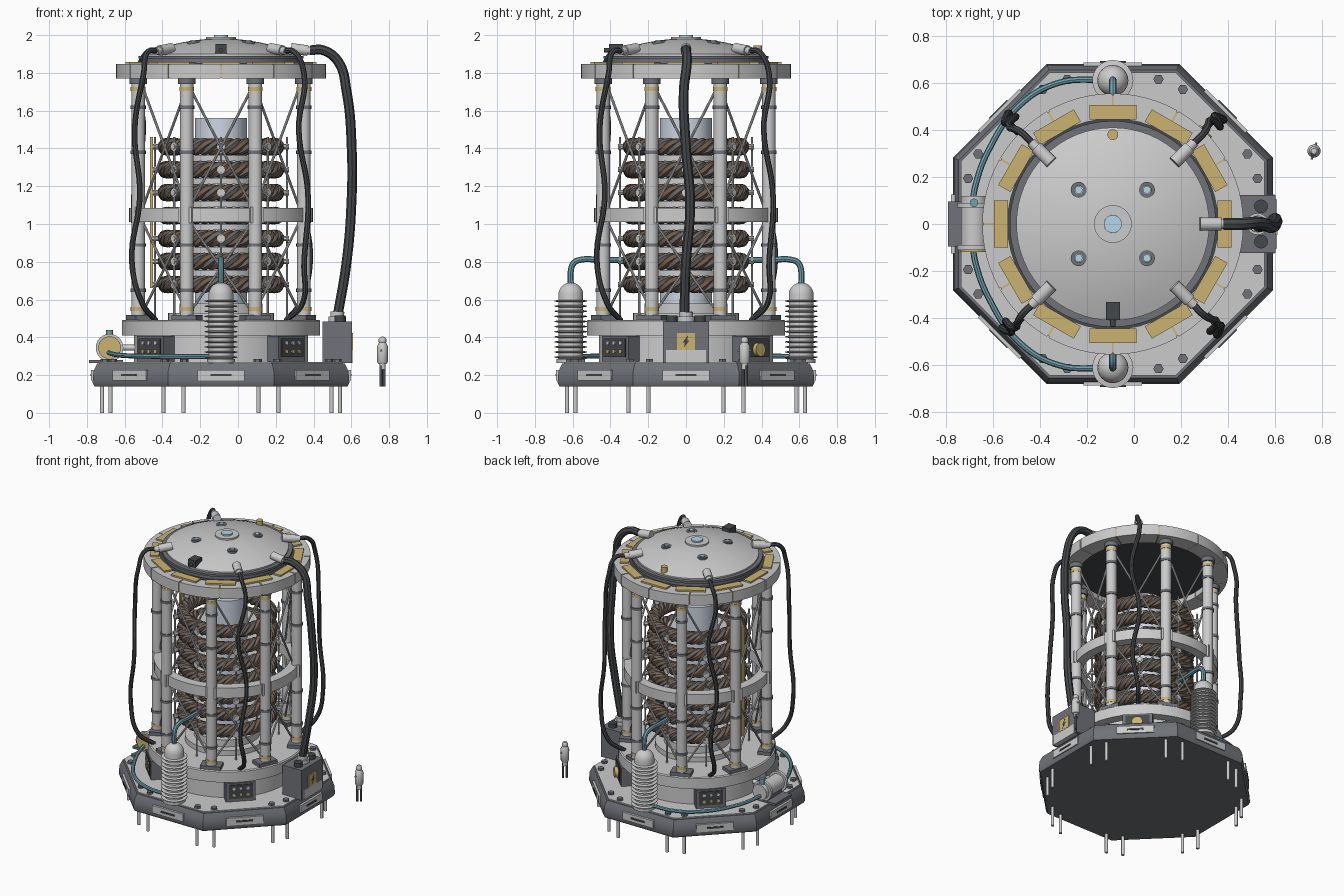
import bpy, bmesh, math
from mathutils import Vector, Matrix
from math import pi, cos, sin, radians

if "Cube" in bpy.data.objects:
    bpy.data.objects.remove(bpy.data.objects["Cube"])

CX = -0.09                      # machine axis
AX = Vector((CX, 0, 0))
Z = Vector((0, 0, 1))

def mat(name, r, g, b):
    m = bpy.data.materials.new(name)
    m.diffuse_color = (r, g, b, 1)
    m.use_nodes = True
    m.node_tree.nodes["Principled BSDF"].inputs["Base Color"].default_value = m.diffuse_color
    return m

YEL = mat("ochre", .60, .45, .16)
TEAL = mat("teal", .16, .36, .43)
DARK = mat("dark_grey", .06, .065, .07)
IRON = mat("iron", .16, .17, .19)
BRN = mat("copper_brown", .17, .11, .07)
ROPE = mat("rope_grey", .14, .13, .125)
PALE = mat("pale_glass", .62, .68, .78)
BLUE = mat("lamp_blue", .45, .68, .82)
LITE = mat("light_grey", .6, .6, .6)

def P(R, deg, z):
    return Vector((CX + R * cos(radians(deg)), R * sin(radians(deg)), z))

def lathe(bm, prof, o=AX, n=32, closed=False, axis=Z, a0=0, arc=360):
    q = Z.rotation_difference(Vector(axis))
    full = arc == 360
    m = n if full else n + 1
    rings = []
    for i in range(m):
        a = radians(a0 + arc * i / n)
        rings.append([bm.verts.new(Vector(o) + q @ Vector((r * cos(a), r * sin(a), z))) for r, z in prof])
    for i in range(n):
        A, B = rings[i], rings[(i + 1) % m]
        for j in range(len(prof) - (not closed)):
            k = (j + 1) % len(prof)
            bm.faces.new((A[j], B[j], B[k], A[k]))
    if not full:
        bm.faces.new(rings[0])
        bm.faces.new(rings[-1])

def ring(bm, r0, r1, z0, z1, **k):
    lathe(bm, [(r0, z0), (r1, z0), (r1, z1), (r0, z1)], closed=True, **k)

def cyl(bm, a, b, r, n=12):
    a, b = Vector(a), Vector(b)
    h = (b - a).length
    lathe(bm, [(0, 0), (r, 0), (r, h), (0, h)], a, n, axis=(b - a).normalized())

def box(bm, size, loc, deg=0, tilt=0):
    M = Matrix.Translation(loc) @ Matrix.Rotation(radians(deg), 4, 'Z') @ Matrix.Rotation(tilt, 4, 'Y')
    bmesh.ops.create_cube(bm, size=1, matrix=M @ Matrix.Diagonal((*size, 1)))

def tube(bm, pts, r, poly=False, res=2):
    cu = bpy.data.curves.new("path", 'CURVE')
    cu.dimensions, cu.bevel_depth, cu.bevel_resolution = '3D', r, res
    cu.use_fill_caps, cu.resolution_u = not poly, 8
    s = cu.splines.new('POLY' if poly else 'BEZIER')
    pp = s.points if poly else s.bezier_points
    pp.add(len(pts) - 1)
    for p, c in zip(pp, pts):
        if poly:
            p.co = (*c, 1)
        else:
            p.co = c
            p.handle_left_type = p.handle_right_type = 'AUTO'
    s.use_cyclic_u = poly
    ob = bpy.data.objects.new("path", cu)
    bpy.context.collection.objects.link(ob)
    dg = bpy.context.evaluated_depsgraph_get()
    me = bpy.data.meshes.new_from_object(ob.evaluated_get(dg))
    bm.from_mesh(me)
    bpy.data.objects.remove(ob)
    bpy.data.curves.remove(cu)
    bpy.data.meshes.remove(me)

def part(name, build, m=None):
    bm = bmesh.new()
    build(bm)
    bmesh.ops.remove_doubles(bm, verts=bm.verts, dist=1e-5)
    bmesh.ops.recalc_face_normals(bm, faces=bm.faces)
    me = bpy.data.meshes.new(name)
    bm.to_mesh(me)
    bm.free()
    me.materials.clear()
    if m:
        me.materials.append(m)
    for p in me.polygons:
        p.use_smooth = True
    me.set_sharp_from_angle(angle=radians(35))
    ob = bpy.data.objects.new(name, me)
    bpy.context.collection.objects.link(ob)
    return ob

def each(f, items):
    return lambda bm: [f(bm, i) for i in items]

K = 1 / cos(pi / 8)
D8 = [22.5 + 45 * i for i in range(8)]
F8 = [45 * i for i in range(8)]
DIAG = [45, 135, 225, 315]

# octagonal base with pins, side panels and bolts
part("base", lambda b: lathe(b, [(0, .14), (.67 * K, .14), (.68 * K, .16), (.675 * K, .22), (.655 * K, .262), (0, .262)], n=8, a0=22.5), IRON)
part("base_deck", lambda b: lathe(b, [(0, .255), (.645 * K, .255), (.645 * K, .27), (0, .27)], n=8, a0=22.5))
PAIRS = [a + d for a in D8 for d in (-5, 5)]
part("base_pins", each(lambda b, a: cyl(b, P(.66, a, 0), P(.66, a, .15), .011), PAIRS), LITE)
part("deck_bolts", each(lambda b, a: cyl(b, P(.645, a, .265), P(.645, a, .285), .022, 6), PAIRS), IRON)
part("side_panels", each(lambda b, a: box(b, (.02, .25, .055), P(.677, a, .2), a), F8))
part("panel_handles", each(lambda b, a: box(b, (.012, .11, .012), P(.686, a, .2), a), F8), DARK)

# drum and lower ring
part("drum", lambda b: lathe(b, [(0, .26), (.46, .26), (.46, .42), (0, .42)], n=48))
part("lower_ring", lambda b: lathe(b, [(0, .41), (.525, .41), (.525, .487), (.517, .493), (0, .493)], n=64))
def pedestal(b):
    ring(b, .1, .28, .48, .53, n=48)
    ring(b, .1, .22, .48, .58, n=48)
part("core_pedestal", pedestal)

# columns, collars, feet and bracing
part("columns", each(lambda b, a: cyl(b, P(.475, a, .49), P(.475, a, 1.79), .036, 16), D8))
def collars(b, a):
    for z in (.64, .88, 1.37, 1.61):
        cyl(b, P(.475, a, z), P(.475, a, z + .018), .041, 16)
    cyl(b, P(.475, a, 1.74), P(.475, a, 1.78), .046, 16)
part("column_collars", each(collars, D8), IRON)
def bands(b, a):
    for z in (.54, 1.705):
        cyl(b, P(.475, a, z), P(.475, a, z + .02), .039, 16)
part("column_bands", each(bands, D8), YEL)
part("column_feet", each(lambda b, a: box(b, (.09, .14, .028), P(.47, a, .504), a), D8), IRON)
part("middle_ring", lambda b: ring(b, .42, .487, 1.01, 1.085, n=64))
part("ring_clamps", each(lambda b, a: box(b, (.035, .075, .085), P(.484, a, 1.048), a), D8))
def brace(b, a):
    for z0, z1 in ((.52, 1.02), (1.07, 1.74)):
        for s in (0, 45):
            cyl(b, P(.455, a + s, z0), P(.455, a + 45 - s, z1), .007, 8)
part("cross_bracing", each(brace, D8), LITE)

# core tube and rope-wound coils
LEV = [.68 + .1215 * i for i in range(7)]
part("core_tube", lambda b: lathe(b, [(0, .49), (.138, .49), (.138, 1.56), (0, 1.56)], n=40), PALE)
part("core_spacers", each(lambda b, z: ring(b, .13, .2, z + .045, z + .075, n=40), LEV[:-1]), LITE)
def strands(ph):
    def f(b):
        for k in ph:
            pts = []
            for i in range(160):
                t = 2 * pi * i / 160
                u = 10 * t + k * pi / 2
                R = .29 + .026 * cos(u)
                pts.append((R * cos(t), R * sin(t), .026 * sin(u)))
            tube(b, pts, .021, True, 1)
    return f
for nm, ph, m in (("coil_copper", (0, 2), BRN), ("coil_rope", (1, 3), ROPE)):
    src = part(nm, strands(ph), m)
    for i, z in enumerate(LEV):
        o = src if i == 0 else bpy.data.objects.new(f"{nm}_{i + 1}", src.data)
        if i:
            bpy.context.collection.objects.link(o)
        o.location = (CX, 0, z)
def pegs(b, a):
    for z in LEV:
        cyl(b, P(.3, a, z), P(.36, a, z), .014, 10)
        cyl(b, P(.345, a, z), P(.355, a, z), .024, 10)
part("coil_pegs", each(pegs, F8), LITE)
part("coil_posts", each(lambda b, a: cyl(b, P(.35, a, .49), P(.35, a, 1.46), .006, 8), F8))
part("bus_bar", lambda b: box(b, (.014, .04, .8), P(.368, 180, 1.06)), YEL)

# top ring made of twelve segments
part("top_ring", lambda b: [ring(b, .44, .555, 1.77, 1.847, n=6, a0=30 * i + .4, arc=29.2) for i in range(12)])
part("top_ring_core", lambda b: ring(b, .45, .549, 1.776, 1.842, n=64), YEL)
part("ring_plates", each(lambda b, i: box(b, (.06, .2, .02), P(.475, 30 * i, 1.848), 30 * i), range(12)), YEL)

# domed lid, hub and lamps
def lid_z(r):
    return 1.9 + .082 * (1 - (r / .41) ** 2)
part("lid_underside", lambda b: lathe(b, [(0, 1.81), (.45, 1.81), (.45, 1.85), (0, 1.85)], n=48), DARK)
part("lid_flange", lambda b: lathe(b, [(0, 1.84), (.425, 1.84), (.425, 1.875), (.438, 1.875), (.438, 1.89), (0, 1.89)], n=64), IRON)
part("lid_dome", lambda b: lathe(b, [(0, 1.88), (.41, 1.88)] + [(.41 * (8 - i) / 8, lid_z(.41 * (8 - i) / 8)) for i in range(9)], n=64))
part("lid_hub", lambda b: ring(b, .038, .08, 1.96, 1.99, n=32), LITE)
part("hub_lens", lambda b: cyl(b, (CX, 0, 1.96), (CX, 0, 2), .038, 24), BLUE)
part("lamp_sockets", each(lambda b, a: ring(b, .018, .034, lid_z(.205) - .02, lid_z(.205) + .006, o=P(.205, a, 0), n=20), DIAG), IRON)
part("lid_lamps", each(lambda b, a: cyl(b, P(.205, a, 1.95), P(.205, a, lid_z(.205) + .012), .016), DIAG), BLUE)
part("lid_knob", lambda b: cyl(b, P(.38, 90, 1.89), P(.38, 90, 1.945), .023, 16), YEL)
def sensor(b):
    box(b, (.06, .075, .055), P(.37, 270, 1.925))
    cyl(b, P(.4, 270, 1.92), P(.435, 270, 1.92), .012)
part("lid_sensor", sensor, DARK)

# cables with plugs
PLUG = DIAG + [0]
def plug(b, a):
    cyl(b, P(.37, a, 1.93), P(.46, a, 1.918), .028, 16)
    cyl(b, P(.45, a, 1.919), P(.49, a, 1.915), .021, 16)
part("cable_plugs", each(plug, PLUG), LITE)
part("side_cables", each(lambda b, a: tube(b, [P(.47, a, 1.917), P(.55, a, 1.91), P(.60, a + 2, 1.8), P(.615, a - 3, 1.5), P(.63, a + 2, 1.15), P(.645, a - 2, .8), P(.60, a + 1, .58), P(.49, a, .49)], .015), DIAG), DARK)
part("main_cable", lambda b: tube(b, [(.38, 0, 1.92), (.45, 0, 1.92), (.53, .005, 1.86), (.575, -.012, 1.7), (.602, .0, 1.4), (.6, .022, 1.1), (.575, 0, .8), (.525, -.01, .5)], .026), DARK)

# control boxes around the drum
part("control_boxes", each(lambda b, a: box(b, (.14, .2, .135), P(.46, a, .34), a), DIAG), IRON)
part("control_faces", each(lambda b, a: box(b, (.012, .16, .1), P(.53, a, .345), a), DIAG), DARK)
def dots(zs):
    def f(b, a):
        for t in (-5, 0, 5):
            for z in zs:
                cyl(b, P(.53, a + t, z), P(.545, a + t, z), .011)
    return f
part("control_buttons", each(dots([.325]), DIAG[1:]), YEL)
part("control_switches", each(dots([.37]), DIAG[1:]), LITE)
part("gauge", lambda b: cyl(b, P(.53, 45, .335), P(.56, 45, .335), .036, 20), YEL)

# power box on the right
part("power_box", lambda b: box(b, (.155, .245, .22), (.525, 0, .375)), IRON)
part("power_box_step", lambda b: box(b, (.03, .21, .07), (.592, 0, .298)))
part("power_terminals", lambda b: [cyl(b, (.54, y, .48), (.54, y, .515), .029, 16) for y in (-.075, .075)], DARK)
part("cable_socket", lambda b: (cyl(b, (.525, 0, .48), (.525, 0, .51), .046, 20), cyl(b, (.525, 0, .5), (.527, 0, .535), .036, 20)), LITE)
part("warning_plate", lambda b: box(b, (.01, .095, .09), (.604, 0, .378)), YEL)
def bolt(b):
    for tri in (((.012, .413), (-.018, .373), (.004, .373)), ((-.004, .383), (.018, .383), (-.012, .345))):
        f = b.faces.new([b.verts.new((.61, y, z)) for y, z in tri])
        g = bmesh.ops.extrude_face_region(b, geom=[f])["geom"]
        bmesh.ops.translate(b, vec=(-.005, 0, 0), verts=[v for v in g if isinstance(v, bmesh.types.BMVert)])
part("warning_bolt", bolt, DARK)

# ribbed insulators front and back
SIDES = (-1, 1)
part("insulators", each(lambda b, s: lathe(b, [(0, .265), (.075, .265), (.075, .285), (.066, .285), (.066, .625)] + [(.066 * cos(t * pi / 10), .625 + .066 * sin(t * pi / 10)) for t in range(1, 6)], (CX, .61 * s, 0), 32), SIDES), LITE)
def fins(b, s):
    for i in range(12):
        lathe(b, [(.06, -.007), (.087, -.002), (.087, .002), (.06, .007)], (CX, .61 * s, .295 + i * .027), 32, True)
part("insulator_fins", each(fins, SIDES))
part("insulator_pipes", each(lambda b, s: tube(b, [(CX, s * y, z) for y, z in ((.61, .68), (.61, .75), (.595, .793), (.56, .81), (.45, .81), (.33, .81))], .016), SIDES), TEAL)

# pump on the left with coolant lines
PX = -.68
part("pump_plate", lambda b: box(b, (.18, .19, .016), (-.70, 0, .273)), IRON)
part("pump_saddle", lambda b: box(b, (.08, .16, .06), (PX, 0, .3)), IRON)
part("pump_body", lambda b: cyl(b, (PX, -.1, .345), (PX, .12, .345), .056, 24))
part("pump_flanges", lambda b: [cyl(b, (PX, y, .345), (PX, y + .02, .345), .073, 24) for y in (-.11, .07)], LITE)
part("pump_cover", lambda b: cyl(b, (PX, -.12, .345), (PX, -.1, .345), .06, 24), YEL)
part("pump_outlet", lambda b: cyl(b, (PX, .09, .38), (PX, .09, .44), .018, 16), TEAL)
part("pump_link", lambda b: cyl(b, (PX, 0, .345), (-.53, 0, .345), .016))
part("coolant_lines", each(lambda b, s: tube(b, [(x, s * y, z) for x, y, z in ((-.685, .10, .32), (-.675, .16, .315), (-.62, .31, .305), (-.48, .51, .3), (-.32, .60, .298), (-.13, .615, .298))], .013), SIDES), TEAL)

# free-standing probe
QX, QY = .765, .31
part("probe_body", lambda b: lathe(b, [(0, .26), (.022, .26), (.028, .27), (.028, .355), (.018, .372), (.02, .376), (.02, .39), (.012, .402), (0, .404)], (QX, QY, 0), 20), LITE)
part("probe_collar", lambda b: cyl(b, (QX, QY, .23), (QX, QY, .262), .016))
part("probe_legs", lambda b: [cyl(b, (QX + d, QY + d, .14), (QX + d, QY + d, .25), .008, 8) for d in (-.009, .009)], IRON)
part("probe_studs", lambda b: cyl(b, (QX - .01, QY - .036, .33), (QX + .01, QY + .036, .33), .005, 8))
